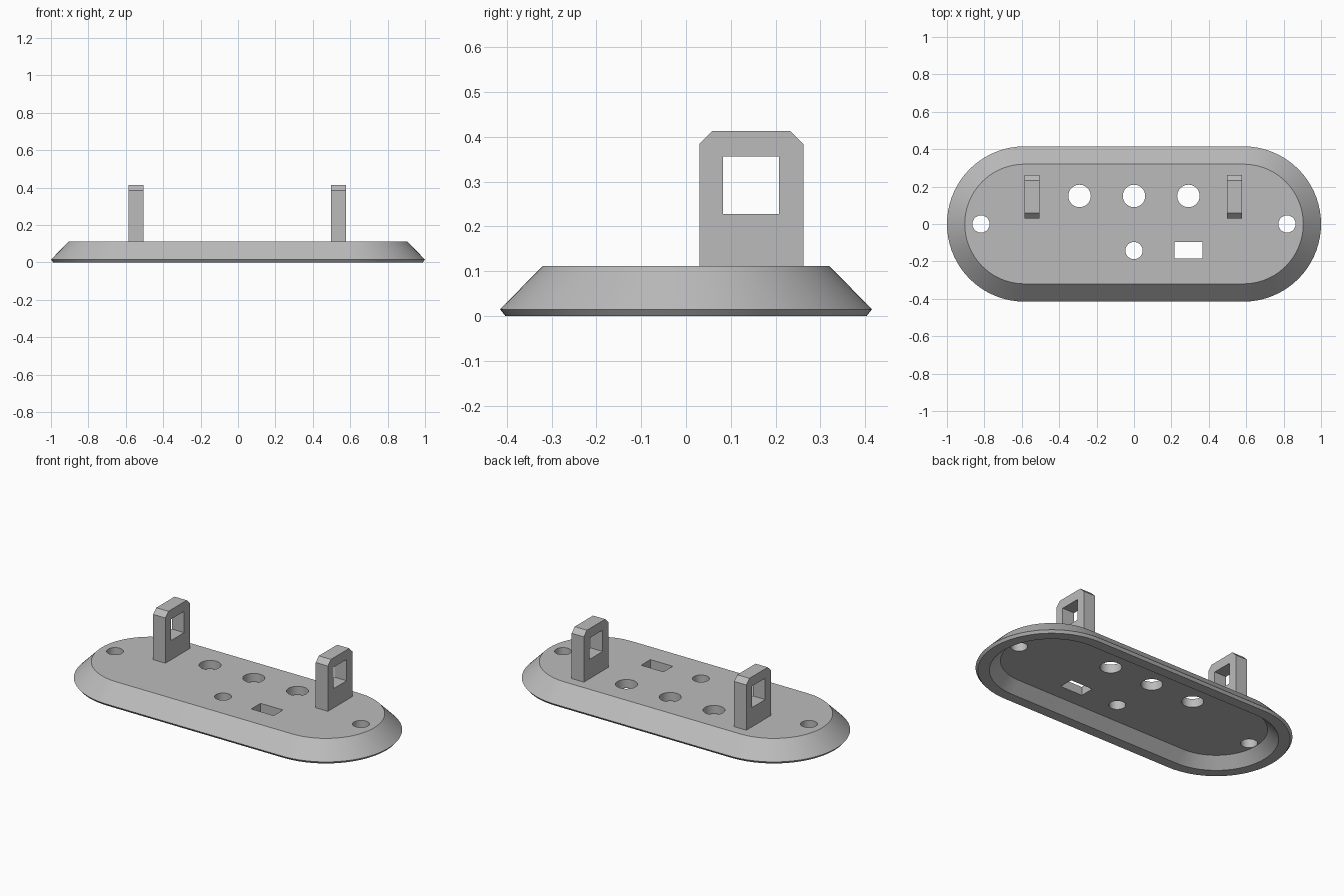
import bpy, bmesh, math

if "Cube" in bpy.data.objects:
    bpy.data.objects.remove(bpy.data.objects["Cube"], do_unlink=True)

grey = bpy.data.materials.new("plain grey")
grey.use_nodes = True
colour = (0.5, 0.5, 0.5, 1)
grey.diffuse_color = colour
grey.node_tree.nodes["Principled BSDF"].inputs["Base Color"].default_value = colour


def finish(name, bm):
    bmesh.ops.recalc_face_normals(bm, faces=bm.faces)
    mesh = bpy.data.meshes.new(name)
    bm.to_mesh(mesh)
    bm.free()
    mesh.materials.append(grey)
    obj = bpy.data.objects.new(name, mesh)
    bpy.context.collection.objects.link(obj)
    return obj


def prism(name, points, offset):
    """Extrude a closed outline of 3D points along an offset."""
    bm = bmesh.new()
    face = bm.faces.new([bm.verts.new(p) for p in points])
    new = bmesh.ops.extrude_face_region(bm, geom=[face])["geom"]
    bmesh.ops.translate(bm, vec=offset,
                        verts=[v for v in new if isinstance(v, bmesh.types.BMVert)])
    return finish(name, bm)


def select(obj):
    bpy.ops.object.select_all(action='DESELECT')
    obj.select_set(True)
    bpy.context.view_layer.objects.active = obj


def cut(obj, cutter):
    mod = obj.modifiers.new("cut", 'BOOLEAN')
    mod.operation = 'DIFFERENCE'
    mod.solver = 'EXACT'
    mod.object = cutter
    select(obj)
    bpy.ops.object.modifier_apply(modifier=mod.name)
    bpy.data.objects.remove(cutter, do_unlink=True)


def circle(x, y, r, n=40):
    return [(x + r * math.cos(math.tau * i / n), y + r * math.sin(math.tau * i / n), -0.1)
            for i in range(n)]


def stadium(radius, z, half=0.585, n=36):
    """Outline with straight sides and round ends."""
    pts = []
    for side in (1, -1):
        for i in range(n + 1):
            a = -math.pi / 2 + math.pi * i / n
            pts.append((side * (half + radius * math.cos(a)), side * radius * math.sin(a), z))
    return pts


# Base: hollow shell lofted from recess floor, round the rim, to the top face
bm = bmesh.new()
sections = [(0.28, 0.06), (0.34, 0), (0.403, 0), (0.415, 0.015), (0.32, 0.112)]
rings = [[bm.verts.new(p) for p in stadium(r, z)] for r, z in sections]
for low, high in zip(rings, rings[1:]):
    for i in range(len(low)):
        j = (i + 1) % len(low)
        bm.faces.new((low[i], low[j], high[j], high[i]))
bm.faces.new(rings[0])
bm.faces.new(rings[-1])
base = finish("base_plate", bm)

# Holes through the base
holes = [(-0.291, 0.15, 0.06), (0, 0.15, 0.06), (0.291, 0.15, 0.06),
         (0, -0.142, 0.046), (-0.818, 0, 0.046), (0.818, 0, 0.046)]
for x, y, r in holes:
    cut(base, prism("hole_cutter", circle(x, y, r), (0, 0, 0.5)))
x0, x1, y0, y1 = 0.217, 0.366, -0.184, -0.096
slot = [(x0, y0, -0.1), (x1, y0, -0.1), (x1, y1, -0.1), (x0, y1, -0.1)]
cut(base, prism("slot_cutter", slot, (0, 0, 0.5)))
select(base)
bpy.ops.object.shade_smooth_by_angle(angle=math.radians(25))

# Upright brackets with clipped top corners and a square window
outline = [(0.03, 0.105), (0.262, 0.105), (0.262, 0.384), (0.233, 0.413),
           (0.059, 0.413), (0.03, 0.384)]
window = [(0.083, 0.228), (0.208, 0.228), (0.208, 0.356), (0.083, 0.356)]
for name, x in (("right_bracket", -0.585), ("left_bracket", 0.496)):
    bracket = prism(name, [(x, y, z) for y, z in outline], (0.081, 0, 0))
    cut(bracket, prism("window_cutter", [(x - 0.1, y, z) for y, z in window], (0.3, 0, 0)))
